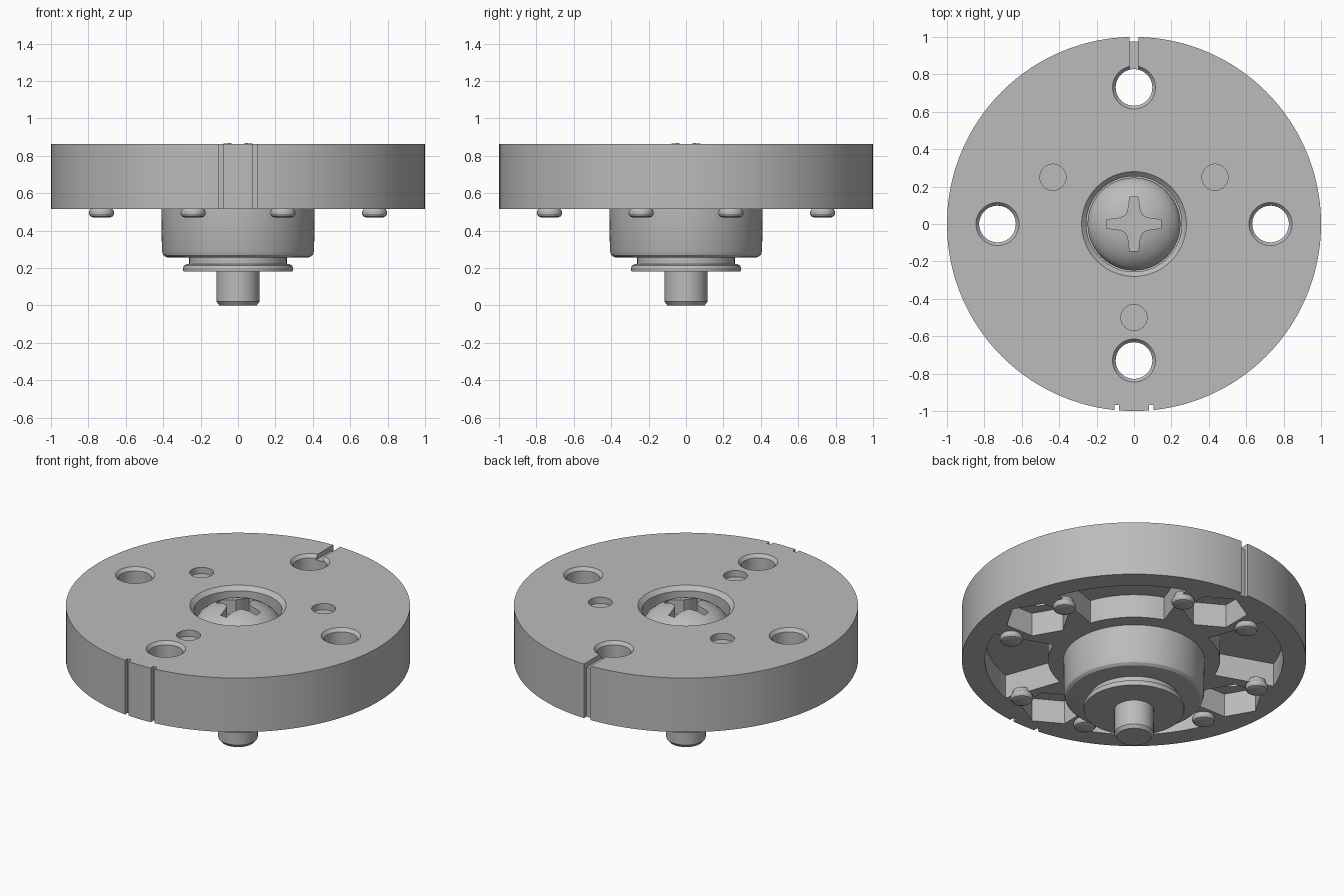
import bpy, bmesh
from math import sin, cos, pi, radians

cube = bpy.data.objects.get("Cube")
if cube:
    bpy.data.objects.remove(cube)

grey = bpy.data.materials.new("plain_grey")
grey.use_nodes = True
grey.diffuse_color = (0.5, 0.5, 0.5, 1)
grey.node_tree.nodes["Principled BSDF"].inputs["Base Color"].default_value = (0.5, 0.5, 0.5, 1)


def finish(name, bm):
    bmesh.ops.recalc_face_normals(bm, faces=bm.faces)
    mesh = bpy.data.meshes.new(name)
    bm.to_mesh(mesh)
    bm.free()
    mesh.materials.append(grey)
    obj = bpy.data.objects.new(name, mesh)
    bpy.context.collection.objects.link(obj)
    return obj


def lathe(name, profile, segments=64, at=(0, 0), phase=0):
    """Closed solid of revolution from (radius, z) pairs, bottom to top."""
    bm = bmesh.new()
    rings = []
    for r, z in profile:
        rings.append([bm.verts.new((at[0] + r * cos(phase + 2 * pi * i / segments),
                                    at[1] + r * sin(phase + 2 * pi * i / segments), z))
                      for i in range(segments)])
    for a, b in zip(rings, rings[1:]):
        for i in range(segments):
            j = (i + 1) % segments
            bm.faces.new((a[i], a[j], b[j], b[i]))
    bm.faces.new(rings[0])
    bm.faces.new(rings[-1])
    return finish(name, bm)


def prism(name, outline, z0, z1):
    bm = bmesh.new()
    face = bm.faces.new([bm.verts.new((x, y, z0)) for x, y in outline])
    ext = bmesh.ops.extrude_face_region(bm, geom=[face])
    for v in ext["geom"]:
        if isinstance(v, bmesh.types.BMVert):
            v.co.z = z1
    return finish(name, bm)


def box(name, x0, x1, y0, y1, z0, z1):
    return prism(name, [(x0, y0), (x1, y0), (x1, y1), (x0, y1)], z0, z1)


def cut(target, cutter):
    cutter.hide_render = True
    mod = target.modifiers.new("cut", 'BOOLEAN')
    mod.operation = 'DIFFERENCE'
    mod.solver = 'EXACT'
    mod.object = cutter
    bpy.context.view_layer.objects.active = target
    bpy.ops.object.modifier_apply(modifier=mod.name)
    bpy.data.objects.remove(cutter)


def polar(r, a):
    return r * cos(a), r * sin(a)


TOP, BASE = 0.862, 0.515

# Main disc
disc = lathe("disc", [(1, BASE), (1, TOP)], 160)

# Chamfered centre recess
cut(disc, lathe("cutter", [(0.255, 0.68), (0.255, TOP - 0.025), (0.28, TOP), (0.28, 1)], 96))

for k in range(4):
    a = k * pi / 2
    # Hexagonal nut pocket and chamfered bolt hole
    cut(disc, lathe("cutter", [(0.19, 0.4), (0.19, 0.665)], 6, polar(0.73, a), a))
    cut(disc, lathe("cutter", [(0.098, 0.4), (0.098, TOP - 0.02),
                               (0.115, TOP), (0.115, 1)], 48, polar(0.73, a)))
    # Lightening pocket between the bolt holes
    lo, hi, n = a + radians(19.5), a + radians(70.5), 16
    arc = [lo + (hi - lo) * i / n for i in range(n + 1)]
    outline = [polar(0.866, t) for t in arc] + [polar(0.5, t) for t in reversed(arc)]
    cut(disc, prism("cutter", outline, 0.4, 0.665))

# Shallow round recesses on top
for deg in (30, 150, 270):
    cut(disc, lathe("cutter", [(0.07, TOP - 0.04), (0.07, 1)], 40, polar(0.5, radians(deg))))

# Alignment grooves: one at the back with a channel, two at the front
cut(disc, box("cutter", -0.024, 0.024, 0.975, 1.1, 0.4, 1))
cut(disc, box("cutter", -0.024, 0.024, 0.78, 1.1, TOP - 0.03, 1))
for s in (-1, 1):
    x = s * 0.092
    cut(disc, box("cutter", x - 0.013, x + 0.013, -1.1, -0.968, 0.4, 1))

# Retaining nubs beside each nut pocket
nub_profile = [(0.045, 0.47), (0.06, 0.476), (0.067, 0.488), (0.067, 0.502), (0.058, 0.515), (0.05, 0.54)]
parts = [disc]
for k in range(4):
    for s in (-1, 1):
        at = polar(0.768, k * pi / 2 + s * radians(18.2))
        parts.append(lathe("nut_retainer_%d" % (len(parts)), nub_profile, 24, at))

# Hub, stepped collar and shaft
parts.append(lathe("hub", [(0.36, 0.255), (0.385, 0.258), (0.4, 0.27), (0.407, 0.29),
                           (0.41, BASE + 0.002)], 96))
parts.append(lathe("collar", [(0.292, 0.18), (0.294, 0.2), (0.288, 0.214), (0.275, 0.22),
                              (0.262, 0.222), (0.262, 0.262)], 72))
parts.append(lathe("shaft", [(0.1, 0), (0.115, 0.02), (0.115, 0.19)], 48))

# Domed screw head with a cross recess
head = lathe("screw_head", [(0.248, 0.67), (0.248, 0.745), (0.242, 0.77), (0.225, 0.795),
                            (0.19, 0.824), (0.15, 0.846), (0.11, 0.86), (0.06, 0.868),
                            (0.012, 0.872)], 72)
quarter = [(0.145, -0.024), (0.145, 0.024), (0.095, 0.027), (0.065, 0.036),
           (0.045, 0.045), (0.036, 0.065), (0.027, 0.095)]
cross = [(x * cos(q) - y * sin(q), x * sin(q) + y * cos(q))
         for q in (0, pi / 2, pi, 3 * pi / 2) for x, y in quarter]
cut(head, prism("cutter", cross, 0.77, 1))
parts.append(head)

# Smooth rounded surfaces, keep machined edges crisp
bpy.ops.object.select_all(action='DESELECT')
for obj in parts:
    obj.select_set(True)
bpy.context.view_layer.objects.active = disc
bpy.ops.object.shade_smooth_by_angle(angle=radians(28))
